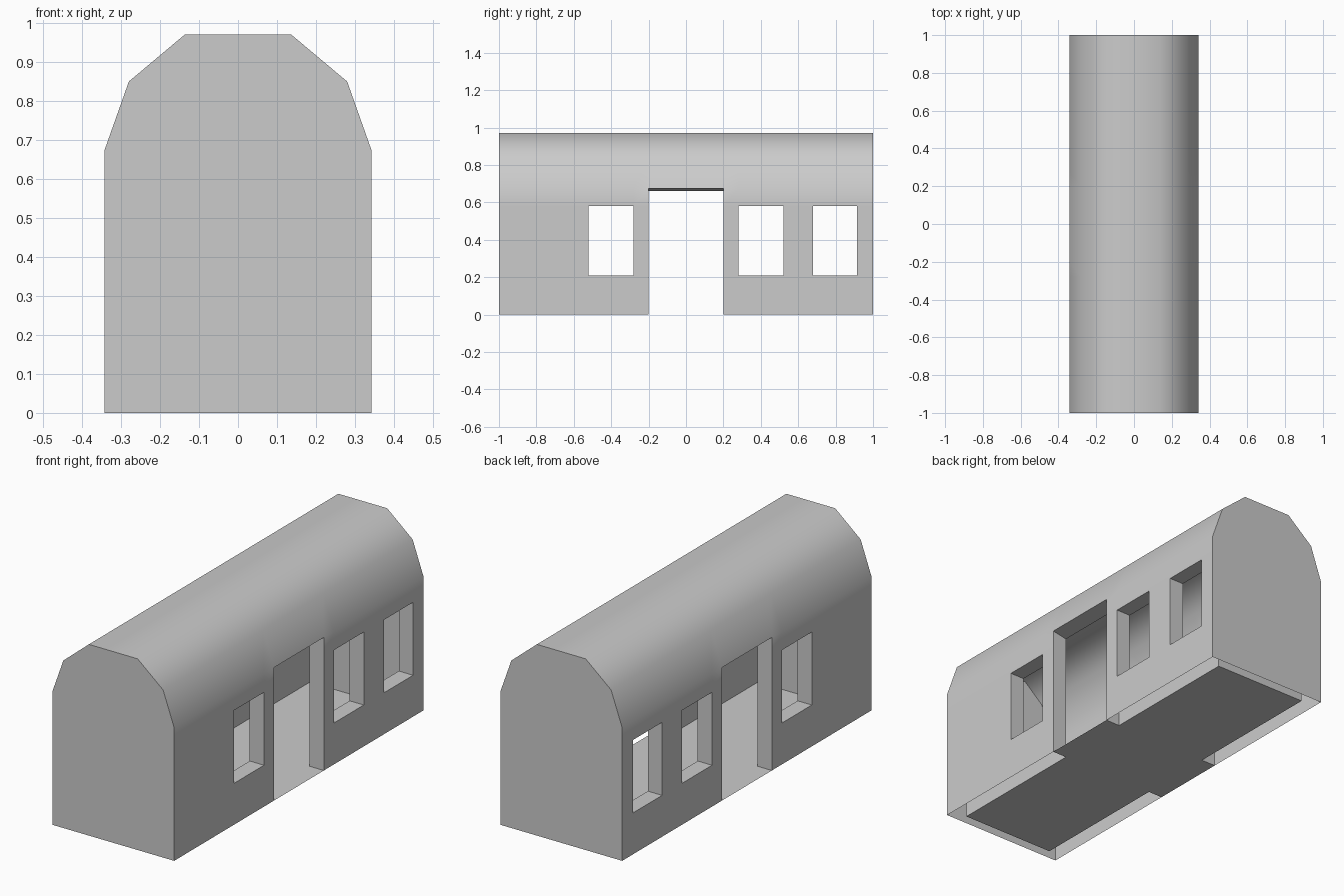
import bpy, bmesh, math

if "Cube" in bpy.data.objects:
    bpy.data.objects.remove(bpy.data.objects["Cube"])

# Half profiles (x, z) from the ground up to the roof: outer skin and inner lining
OUTER = [(.342, 0), (.342, .21), (.342, .58), (.342, .675), (.28, .85), (.137, .97)]
INNER = [(.262, 0), (.262, .21), (.262, .58), (.262, .66), (.215, .80), (.11, .89)]
YS = [-1, -.52, -.28, -.2, .2, .28, .52, .68, .915, 1]
END_IN = .95

# Open cells (profile segment, length segment): windows and a doorway on both sides
OPEN = {(r, c) for r in (1, 9) for c in (1, 5, 7)}
OPEN |= {(r, 3) for r in (0, 1, 2, 8, 9, 10)}

bm = bmesh.new()


def skin(half, end):
    """Lengthwise grid of the mirrored profile, with openings and end walls."""
    prof = half + [(-x, z) for x, z in reversed(half)]
    grid = [[bm.verts.new((x, max(-end, min(end, y)), z)) for y in YS] for x, z in prof]
    for r in range(len(prof) - 1):
        for c in range(len(YS) - 1):
            if (r, c) not in OPEN:
                bm.faces.new((grid[r][c], grid[r + 1][c], grid[r + 1][c + 1], grid[r][c + 1]))
    for c in (0, -1):
        bm.faces.new([row[c] for row in grid])
    return grid


outer = skin(OUTER, 1)
inner = skin(INNER, END_IN)

# Jambs, sills, lintels and door thresholds joining the two skins
for r, c in OPEN:
    for nb, p, q in (((r - 1, c), (r, c), (r, c + 1)),
                     ((r + 1, c), (r + 1, c), (r + 1, c + 1)),
                     ((r, c - 1), (r, c), (r + 1, c)),
                     ((r, c + 1), (r, c + 1), (r + 1, c + 1))):
        if nb not in OPEN:
            bm.faces.new((outer[p[0]][p[1]], outer[q[0]][q[1]],
                          inner[q[0]][q[1]], inner[p[0]][p[1]]))

# Floor
for c in range(len(YS) - 1):
    bm.faces.new((inner[0][c], inner[0][c + 1], inner[-1][c + 1], inner[-1][c]))

bmesh.ops.recalc_face_normals(bm, faces=bm.faces[:])
# Make sure the outer skin faces outwards
bm.normal_update()
top = max(bm.faces, key=lambda f: f.calc_center_median().z)
if top.normal.z < 0:
    bmesh.ops.reverse_faces(bm, faces=bm.faces[:])

mesh = bpy.data.meshes.new("vaulted_carriage_body")
bm.to_mesh(mesh)
bm.free()
body = bpy.data.objects.new("vaulted_carriage_body", mesh)
bpy.context.collection.objects.link(body)

# Smooth vault, crisp corners
bpy.context.view_layer.objects.active = body
body.select_set(True)
bpy.ops.object.shade_smooth_by_angle(angle=math.radians(45))
weighted = body.modifiers.new("weighted_normals", 'WEIGHTED_NORMAL')
weighted.keep_sharp = True
